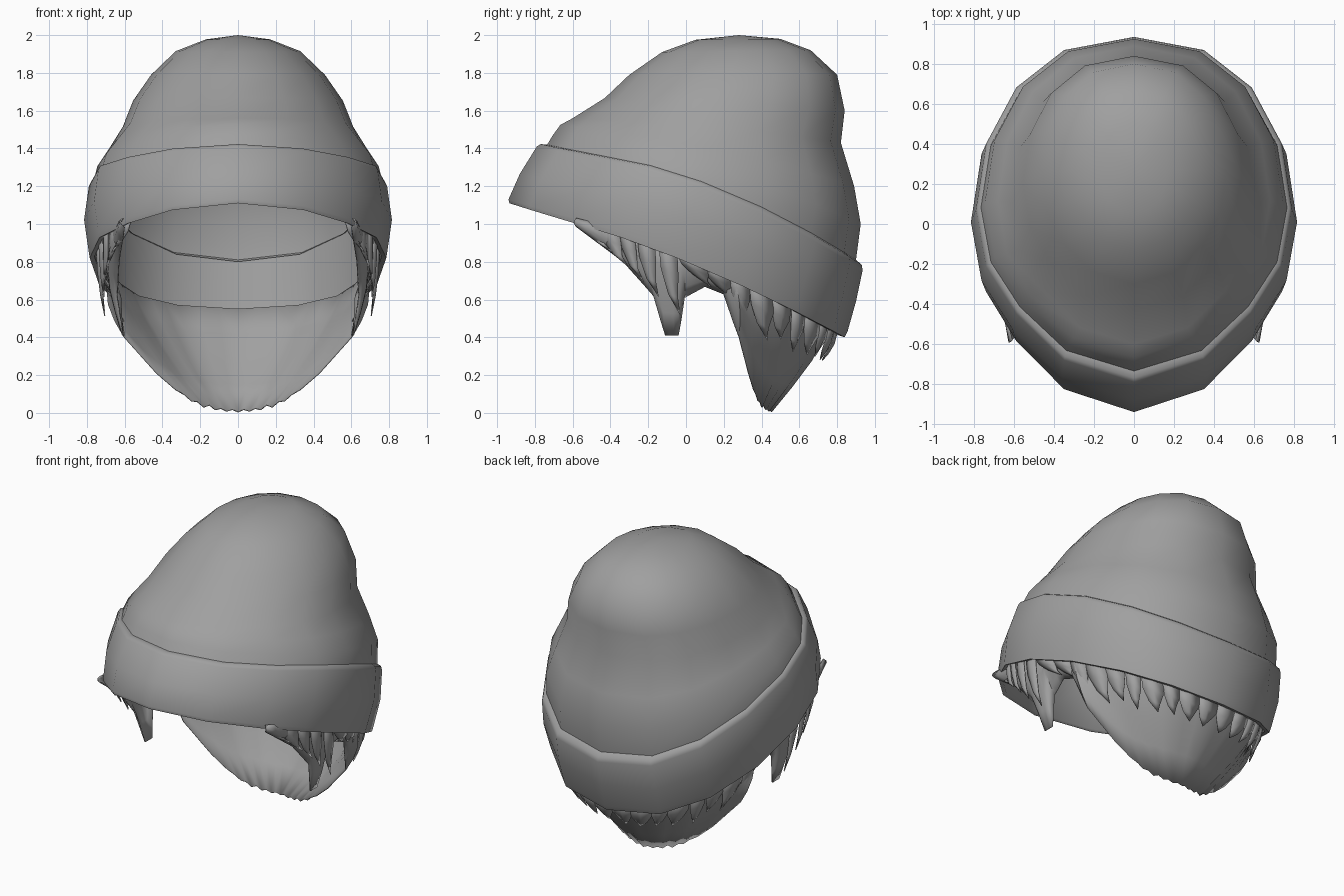
import bpy, bmesh, math, random
from mathutils import Vector

random.seed(4)
SIDES = 16

old = bpy.data.objects.get("Cube")
if old:
    bpy.data.objects.remove(old)

grey = bpy.data.materials.new("plain grey")
grey.use_nodes = True
COLOUR = (0.35, 0.35, 0.35, 1)
grey.diffuse_color = COLOUR
grey.node_tree.nodes["Principled BSDF"].inputs["Base Color"].default_value = COLOUR


def finish(name, bm, mirror=False, thickness=0, angle=45):
    """Turn a bmesh into a shaded object, optionally mirrored and thickened."""
    bmesh.ops.recalc_face_normals(bm, faces=bm.faces)
    mesh = bpy.data.meshes.new(name)
    bm.to_mesh(mesh)
    bm.free()
    obj = bpy.data.objects.new(name, mesh)
    bpy.context.collection.objects.link(obj)
    mesh.materials.append(grey)
    if mirror:
        obj.modifiers.new("Mirror", "MIRROR").use_clip = True
    if thickness:
        solid = obj.modifiers.new("Thickness", "SOLIDIFY")
        solid.thickness = thickness
        solid.offset = 0
    bpy.ops.object.select_all(action="DESELECT")
    obj.select_set(True)
    bpy.context.view_layer.objects.active = obj
    bpy.ops.object.shade_smooth_by_angle(angle=math.radians(angle))


def ring_point(ring, t):
    """Point on a tilted, bowed oval, narrower in front; t = 0 is the front."""
    fy, fz, by, bz, rx, bow = ring
    s, c = math.sin(t), math.cos(t)
    x = math.copysign(abs(s) ** 0.85, s) * rx
    k = (1 - c) / 2
    if c > 0:
        k += 0.065 * rx * math.sin(2 * t) ** 2
    return Vector((x, fy + (by - fy) * k, fz + (bz - fz) * k + bow * s * s))


def loft(rings, closed=False, tip=None):
    bm = bmesh.new()
    rows = [[bm.verts.new(ring_point(r, math.tau * i / SIDES)) for i in range(SIDES)]
            for r in rings]
    pairs = list(zip(rows, rows[1:]))
    if closed:
        pairs.append((rows[-1], rows[0]))
    for a, b in pairs:
        for i in range(SIDES):
            j = (i + 1) % SIDES
            bm.faces.new((a[i], a[j], b[j], b[i]))
    if tip:
        top = bm.verts.new(tip)
        for i in range(SIDES):
            bm.faces.new((rows[-1][i], rows[-1][(i + 1) % SIDES], top))
    return bm


# Knitted crown: front y, front z, back y, back z, half width, side bow
crown = [
    (-0.71, 1.405, 0.875, 0.80, 0.74, 0.11),
    (-0.735, 1.42, 0.90, 0.81, 0.765, 0.11),
    (-0.705, 1.47, 0.925, 1.00, 0.745, 0.07),
    (-0.665, 1.525, 0.89, 1.20, 0.68, 0.04),
    (-0.60, 1.56, 0.82, 1.43, 0.61, 0.02),
    (-0.43, 1.667, 0.84, 1.60, 0.555, 0.02),
    (-0.30, 1.79, 0.80, 1.79, 0.46, 0),
    (-0.127, 1.91, 0.66, 1.92, 0.33, 0),
    (0.05, 1.975, 0.50, 1.98, 0.17, 0),
]
finish("hat_crown", loft(crown, tip=(0, 0.28, 2.0)), angle=50)

# Folded band with an inner wall
lower_edge = (-0.935, 1.11, 0.84, 0.40, 0.785, 0.065)
band = [
    (-0.91, 1.115, 0.81, 0.41, 0.76, 0.065),
    lower_edge,
    (-0.94, 1.13, 0.855, 0.43, 0.79, 0.07),
    (-0.88, 1.265, 0.90, 0.59, 0.815, 0.095),
    (-0.79, 1.41, 0.935, 0.755, 0.79, 0.115),
    (-0.77, 1.423, 0.93, 0.785, 0.78, 0.115),
    (-0.735, 1.42, 0.90, 0.81, 0.765, 0.11),
]
finish("hat_band", loft(band, closed=True), angle=65)

# Hair sheet on one side, from temple over the ear to the nape: (top, bottom)
columns = [
    ((0.61, -0.58, 1.03), (0.60, -0.57, 0.98)),
    ((0.66, -0.38, 0.98), (0.63, -0.33, 0.80)),
    ((0.69, -0.22, 0.93), (0.64, -0.17, 0.62)),
    ((0.70, -0.14, 0.90), (0.61, -0.11, 0.41)),
    ((0.70, -0.04, 0.87), (0.61, -0.04, 0.41)),
    ((0.71, 0.00, 0.85), (0.62, -0.01, 0.61)),
    ((0.71, 0.10, 0.81), (0.64, 0.10, 0.67)),
    ((0.70, 0.19, 0.78), (0.64, 0.20, 0.63)),
    ((0.68, 0.25, 0.75), (0.60, 0.28, 0.40)),
    ((0.66, 0.32, 0.72), (0.43, 0.33, 0.21)),
    ((0.62, 0.42, 0.68), (0.28, 0.37, 0.08)),
    ((0.53, 0.57, 0.62), (0.18, 0.40, 0.03)),
    ((0.32, 0.73, 0.57), (0.09, 0.43, 0.01)),
    ((0, 0.79, 0.55), (0, 0.45, 0.005)),
]
columns = [(Vector(a), Vector(b)) for a, b in columns]
STEPS, ROWS = 3, 4
bm = bmesh.new()
grid = []
last = (len(columns) - 1) * STEPS
for n in range(last + 1):
    i = min(n // STEPS, len(columns) - 2)
    f = n / STEPS - i
    top = columns[i][0].lerp(columns[i + 1][0], f)
    low = columns[i][1].lerp(columns[i + 1][1], f)
    if i >= 10 and (last - n) % 2:
        low.z += random.uniform(0.01, 0.03)   # ragged ends
    line = []
    for r in range(ROWS + 1):
        p = top.lerp(low, r / ROWS)
        swell = 1 + (0.07 if i >= 8 else 0.03) * math.sin(math.pi * r / ROWS)
        line.append(bm.verts.new((p.x * swell, p.y * swell, p.z)))
    grid.append(line)
for a, b in zip(grid, grid[1:]):
    for r in range(ROWS):
        bm.faces.new((a[r], a[r + 1], b[r + 1], b[r]))
finish("hair_sheet", bm, mirror=True, thickness=0.008)

# Pointed locks hanging out from under the band
bm = bmesh.new()
LOCKS = 15
for n in range(LOCKS):
    k = n / (LOCKS - 1)
    t = math.radians(50 + 126 * k)
    root = ring_point(lower_edge, t)
    if -0.06 < root.y < 0.22:
        drop = 0.07                     # short over the ear
    elif root.y < 0:
        drop = 0.10 + 0.05 * n
    else:
        drop = random.uniform(0.14, 0.21)
    if k > 0.85:
        drop *= 0.7                     # short at the nape
    width = random.uniform(0.06, 0.10)
    drift = 0.10 * (1 - k) + random.uniform(-0.03, 0.03)
    tuck = 0.95 - 0.09 * min(1, 2 * k)  # tips lean inwards towards the back
    rows = []
    for depth, w in ((-0.4, 1), (0.3, 0.9), (0.7, 0.5)):
        inset = 0.95 + (tuck - 0.95) * max(depth, 0)
        row = []
        for side in (-1, 0, 1):
            p = ring_point(lower_edge, t + side * w * width + drift * max(depth, 0))
            scale = inset + (0.012 if side == 0 else 0)
            row.append(bm.verts.new((p.x * scale, p.y * scale, p.z - drop * depth)))
        rows.append(row)
    p = ring_point(lower_edge, t + drift * 1.6)
    tip = bm.verts.new((p.x * tuck, p.y * tuck, p.z - drop))
    for a, b in zip(rows, rows[1:]):
        for j in range(2):
            bm.faces.new((a[j], b[j], b[j + 1], a[j + 1]))
    for j in range(2):
        bm.faces.new((rows[-1][j], tip, rows[-1][j + 1]))
finish("hair_locks", bm, mirror=True, thickness=0.006)
